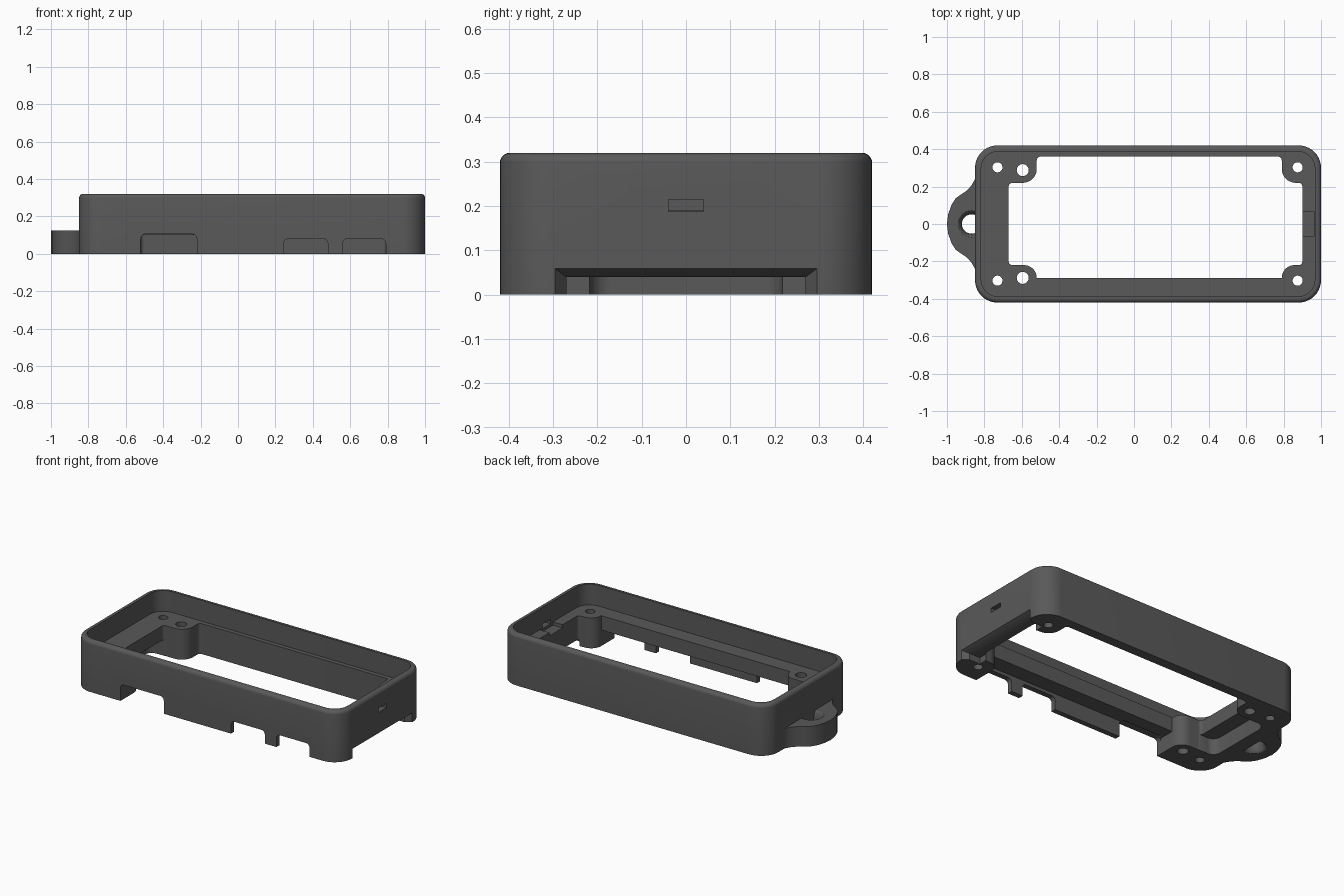
import bpy, bmesh, math

if "Cube" in bpy.data.objects:
    bpy.data.objects.remove(bpy.data.objects["Cube"])

grey = bpy.data.materials.new("dark_grey")
grey.diffuse_color = (0.1, 0.1, 0.1, 1)
grey.use_nodes = True
grey.node_tree.nodes["Principled BSDF"].inputs["Base Color"].default_value = grey.diffuse_color


def outline(corners, n=10):
    """Polygon with rounded corners: (x, y, radius) going counter-clockwise."""
    pts = []
    for i, (x, y, r) in enumerate(corners):
        if r == 0:
            pts.append((x, y))
            continue
        px, py, _ = corners[i - 1]
        qx, qy, _ = corners[(i + 1) % len(corners)]
        a, b = math.hypot(px - x, py - y), math.hypot(qx - x, qy - y)
        u, v = ((px - x) / a, (py - y) / a), ((qx - x) / b, (qy - y) / b)
        for k in range(n + 1):
            t = math.pi / 2 * k / n
            s, c = r * (1 - math.sin(t)), r * (1 - math.cos(t))
            pts.append((x + u[0] * s + v[0] * c, y + u[1] * s + v[1] * c))
    return pts


def rect(x0, x1, y0, y1, r=0):
    return outline([(x0, y0, r), (x1, y0, r), (x1, y1, r), (x0, y1, r)])


def circle(x, y, r, n=32):
    return [(x + r * math.cos(2 * math.pi * k / n),
             y + r * math.sin(2 * math.pi * k / n)) for k in range(n)]


def loft(name, rings, axis="Z"):
    """Skin a stack of (points, height); axis Y or X stands the stack up sideways."""
    place = {"Z": lambda a, b, h: (a, b, h),
             "Y": lambda a, b, h: (a, h, b),
             "X": lambda a, b, h: (h, a, b)}[axis]
    bm = bmesh.new()
    loops = [[bm.verts.new(place(a, b, h)) for a, b in pts] for pts, h in rings]
    n = len(loops[0])
    for lo, hi in zip(loops, loops[1:]):
        for i in range(n):
            j = (i + 1) % n
            bm.faces.new((lo[i], lo[j], hi[j], hi[i]))
    bm.faces.new(loops[0][::-1])
    bm.faces.new(loops[-1])
    bmesh.ops.recalc_face_normals(bm, faces=bm.faces)
    me = bpy.data.meshes.new(name)
    bm.to_mesh(me)
    bm.free()
    me.materials.append(grey)
    ob = bpy.data.objects.new(name, me)
    bpy.context.collection.objects.link(ob)
    return ob


def prism(name, pts, h0, h1, axis="Z"):
    return loft(name, [(pts, h0), (pts, h1)], axis)


def combine(target, other, op="DIFFERENCE"):
    mod = target.modifiers.new(op, "BOOLEAN")
    mod.operation, mod.object, mod.solver = op, other, "EXACT"
    bpy.context.view_layer.objects.active = target
    bpy.ops.object.modifier_apply(modifier=mod.name)
    bpy.data.objects.remove(other)


# Outer shell with a rounded top rim
rings = [(rect(-0.85, 1, -0.42, 0.42, 0.12), 0)]
for k in range(6):
    t = math.pi / 2 * k / 5
    d = 0.022 * (1 - math.cos(t))
    rings.append((rect(-0.85 + d, 1 - d, -0.42 + d, 0.42 - d, 0.12 - d),
                  0.298 + 0.022 * math.sin(t)))
case = loft("case_frame", rings)

# Strap loop on the left end, with a softened eye
half = [(-0.84, 0.27), (-0.85, 0.24), (-0.87, 0.205), (-0.895, 0.178),
        (-0.925, 0.158), (-0.953, 0.138), (-0.977, 0.1), (-0.994, 0.05)]
tab = prism("strap_loop", half + [(-1, 0)] + [(x, -y) for x, y in half[::-1]], 0, 0.125)
eye = []
for k in range(13):
    z = -0.01 + 0.145 * k / 12
    w = (z - 0.0625) / 0.0725
    eye.append((circle(-0.868, 0, 0.072 - 0.038 * math.sqrt(max(0, 1 - w * w)) + 0.018), z))
combine(tab, loft("eye_cutter", eye))
combine(case, tab, "UNION")

# Upper pocket down to the shelf
combine(case, prism("pocket", rect(-0.817, 0.967, -0.387, 0.387, 0.09), 0.19, 0.4))

# Central opening, leaving four rounded corner bosses
combine(case, prism("opening", outline([
    (-0.67, -0.22, 0.02), (-0.52, -0.22, 0.068), (-0.52, -0.29, 0),
    (0.79, -0.29, 0), (0.79, -0.22, 0.068), (0.9, -0.22, 0.02),
    (0.9, 0.22, 0.02), (0.79, 0.22, 0.075), (0.79, 0.36, 0.02),
    (-0.52, 0.36, 0.02), (-0.52, 0.22, 0.075), (-0.67, 0.22, 0.02)]), -0.1, 0.3))

# Undercuts below the front and left shelves
combine(case, prism("front_undercut", rect(-0.52, 0.79, -0.388, -0.2), -0.1, 0.1))
combine(case, prism("left_undercut", rect(-0.765, -0.6, -0.218, 0.218, 0.05), -0.1, 0.1))

# Port notches along the front wall
for x0, x1, top in ((-0.52, -0.22, 0.105), (0.245, 0.48, 0.08), (0.56, 0.79, 0.08)):
    combine(case, prism("port_cutter", rect(x0, x1, -0.1, top, 0.025), -0.5, -0.37, "Y"))

# Flared notch under the right wall
combine(case, loft("right_notch", [(rect(-0.27, 0.27, -0.1, 0.04), 0.89),
                                   (rect(-0.27, 0.27, -0.1, 0.04), 0.965),
                                   (rect(-0.31, 0.31, -0.1, 0.07), 1.02)], "X"))

# Slit through the right wall and the groove in the shelf behind it
combine(case, prism("slit", rect(-0.04, 0.04, 0.188, 0.215), 0.93, 1.1, "X"))
combine(case, prism("shelf_groove", rect(0.88, 0.966, -0.065, 0.065), 0.17, 0.25))

# Screw holes through the bosses
for s in (-1, 1):
    for x, y, r in ((-0.73, 0.303, 0.027), (-0.595, 0.288, 0.032), (0.875, 0.303, 0.027)):
        combine(case, prism("screw_cutter", circle(x, s * y, r), -0.1, 0.3))

bpy.ops.object.select_all(action="DESELECT")
case.select_set(True)
bpy.context.view_layer.objects.active = case
bpy.ops.object.shade_smooth_by_angle(angle=math.radians(30))
